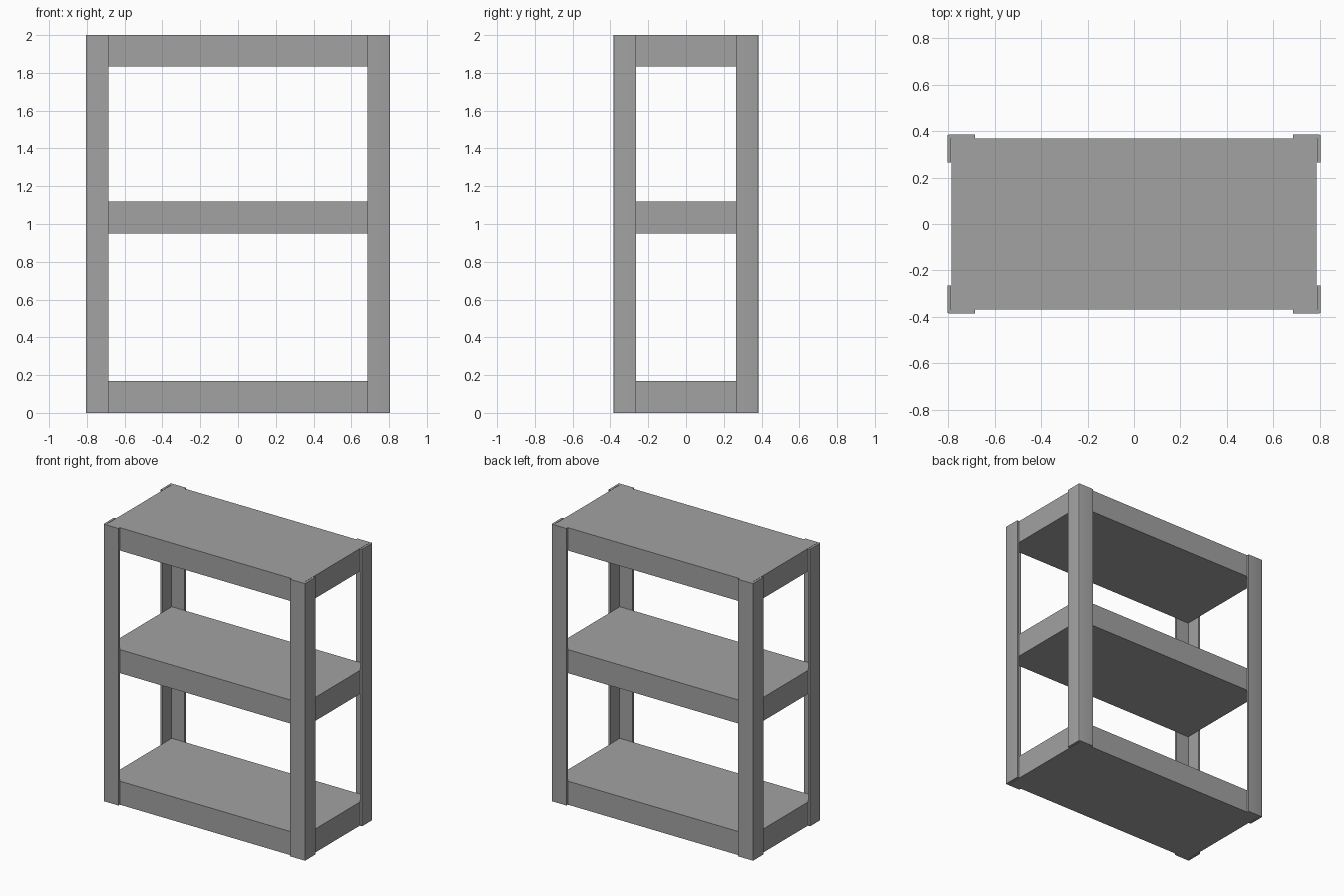
import bpy, bmesh
from mathutils import Vector

cube = bpy.data.objects.get("Cube")
if cube:
    bpy.data.objects.remove(cube, do_unlink=True)

grey = bpy.data.materials.new("steel_grey")
grey.use_nodes = True
grey.diffuse_color = (0.36, 0.36, 0.36, 1)
grey.node_tree.nodes["Principled BSDF"].inputs["Base Color"].default_value = grey.diffuse_color

X, Y, H = 0.805, 0.385, 2.0      # outer half width, half depth, height
LEG, WALL = 0.12, 0.016          # angle post leg length and thickness


def prism(name, outline, z0, z1):
    """Extrude a flat outline upwards from z0 to z1."""
    bm = bmesh.new()
    face = bm.faces.new([bm.verts.new((x, y, z0)) for x, y in outline])
    top = bmesh.ops.extrude_face_region(bm, geom=[face])["geom"]
    for v in top:
        if isinstance(v, bmesh.types.BMVert):
            v.co += Vector((0, 0, z1 - z0))
    bmesh.ops.recalc_face_normals(bm, faces=bm.faces)
    mesh = bpy.data.meshes.new(name)
    bm.to_mesh(mesh)
    bm.free()
    mesh.materials.append(grey)
    obj = bpy.data.objects.new(name, mesh)
    bpy.context.collection.objects.link(obj)
    return obj


# Shelves: deep solid boards held inside the posts
sx, sy = X - WALL - 0.002, Y - WALL
for name, z0, z1 in (("bottom_shelf", 0, 0.17),
                     ("middle_shelf", 0.95, 1.12),
                     ("top_shelf", 1.835, H)):
    prism(name, [(-sx, -sy), (sx, -sy), (sx, sy), (-sx, sy)], z0, z1)

# Corner posts: L-shaped angle sections with a softened outer corner
for sign_y, end in ((-1, "front"), (1, "back")):
    for sign_x, side in ((-1, "right"), (1, "left")):
        profile = [(X, Y - LEG), (X, Y), (X - LEG, Y),
                   (X - LEG, Y - WALL), (X - WALL, Y - WALL), (X - WALL, Y - LEG)]
        post = prism(f"{end}_{side}_post",
                     [(sign_x * x, sign_y * y) for x, y in profile], 0, H)
        bm = bmesh.new()
        bm.from_mesh(post.data)
        corner = [e for e in bm.edges
                  if all(abs(v.co.x) > X - 0.001 and abs(v.co.y) > Y - 0.001
                         for v in e.verts)]
        bmesh.ops.bevel(bm, geom=corner, offset=0.006, segments=3,
                        profile=0.5, affect='EDGES')
        bm.to_mesh(post.data)
        bm.free()
        bpy.ops.object.select_all(action='DESELECT')
        post.select_set(True)
        bpy.context.view_layer.objects.active = post
        bpy.ops.object.shade_smooth_by_angle()
